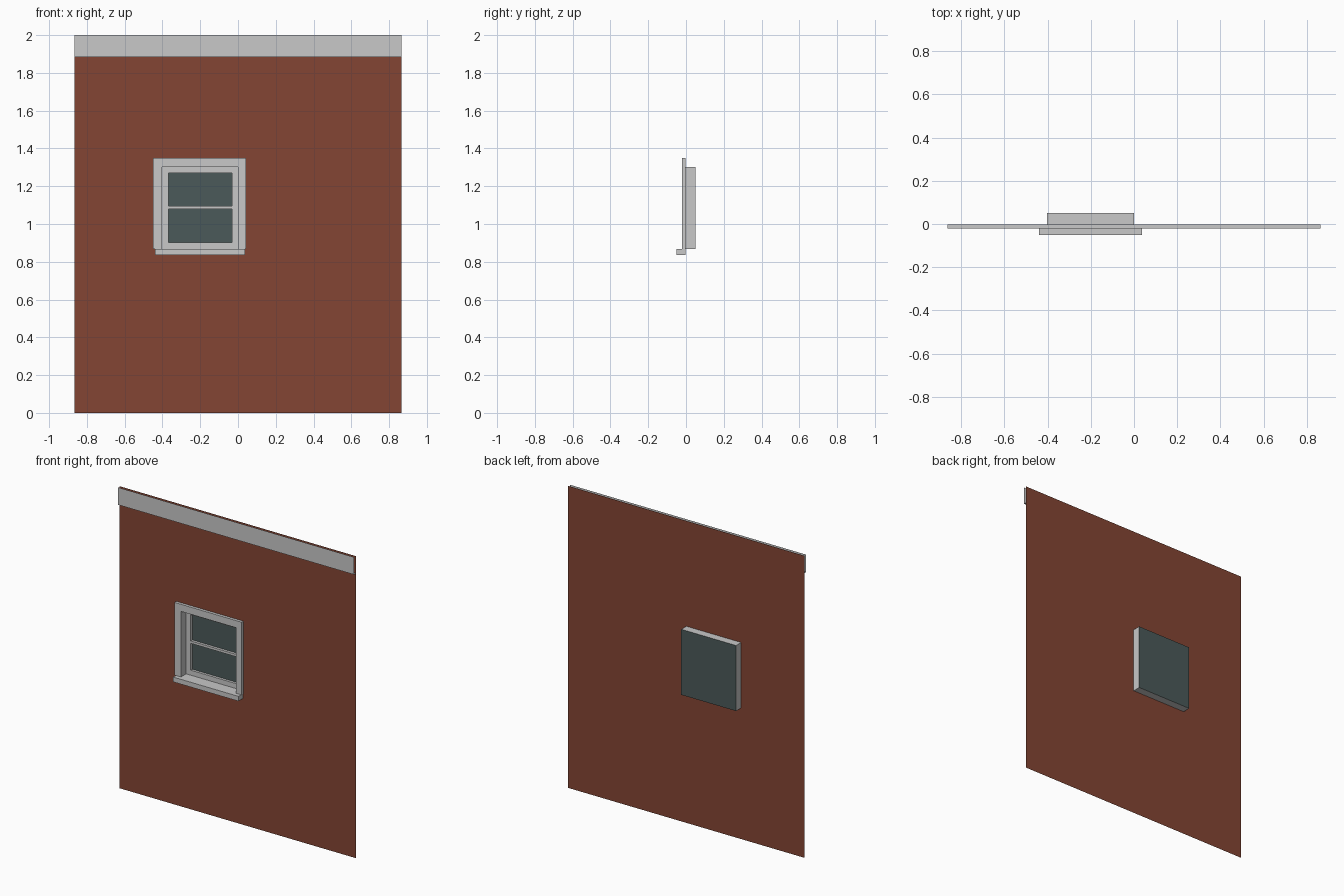
import bpy
import bmesh

cube = bpy.data.objects.get("Cube")
if cube:
    bpy.data.objects.remove(cube, do_unlink=True)


def material(name, r, g, b):
    mat = bpy.data.materials.new(name)
    mat.use_nodes = True
    mat.diffuse_color = (r, g, b, 1)
    mat.node_tree.nodes["Principled BSDF"].inputs["Base Color"].default_value = (r, g, b, 1)
    return mat


BRICK = material("brick red", 0.231, 0.060, 0.034)
TRIM = material("trim grey", 0.58, 0.58, 0.58)
GLASS = material("dark glass", 0.070, 0.102, 0.100)

# Main planes and the window opening
HALF, TOP = 0.865, 2.0
WALL_Y, TRIM_Y, SILL_Y, BACK_Y = -0.003, -0.022, -0.05, 0.05
X0, X1, Z0, Z1 = -0.402, 0.0, 0.868, 1.302


def finish(name, bm, mat):
    mesh = bpy.data.meshes.new(name)
    bm.to_mesh(mesh)
    bm.free()
    mesh.materials.append(mat)
    obj = bpy.data.objects.new(name, mesh)
    bpy.context.collection.objects.link(obj)
    return obj


def sheet(bm, x0, x1, z0, z1, y):
    """Upright rectangle facing the front."""
    corners = [(x0, z0), (x1, z0), (x1, z1), (x0, z1)]
    bm.faces.new([bm.verts.new((x, y, z)) for x, z in corners])


def box(bm, x0, x1, y0, y1, z0, z1, skip=("back",)):
    """Box without the named sides."""
    a, b, c, d = [bm.verts.new((x, y0, z)) for x, z in ((x0, z0), (x1, z0), (x1, z1), (x0, z1))]
    e, f, g, h = [bm.verts.new((x, y1, z)) for x, z in ((x0, z0), (x1, z0), (x1, z1), (x0, z1))]
    sides = {"front": (a, b, c, d), "back": (f, e, h, g),
             "bottom": (e, f, b, a), "top": (d, c, g, h),
             "right": (e, a, d, h), "left": (b, f, g, c)}
    for side, verts in sides.items():
        if side not in skip:
            bm.faces.new(verts)


# Wall sheet with the window opening left out
bm = bmesh.new()
xs, zs = (-HALF, X0, X1, HALF), (0, Z0, Z1, TOP)
for i in range(3):
    for j in range(3):
        if (i, j) != (1, 1):
            sheet(bm, xs[i], xs[i + 1], zs[j], zs[j + 1], WALL_Y)
bmesh.ops.remove_doubles(bm, verts=bm.verts, dist=0.0001)
finish("wall", bm, BRICK)

# Top band, open where it meets its neighbours
bm = bmesh.new()
box(bm, -HALF, HALF, TRIM_Y, WALL_Y, 1.885, TOP, ("back", "top", "left", "right"))
finish("top_band", bm, TRIM)

# Casing on both sides and over the window
bm = bmesh.new()
W = 0.047
box(bm, X0 - W, X0, TRIM_Y, WALL_Y, Z0, Z1, ("back", "top"))
box(bm, X1, X1 + W - 0.005, TRIM_Y, WALL_Y, Z0, Z1, ("back", "top"))
box(bm, X0 - W, X1 + W - 0.005, TRIM_Y, WALL_Y, Z1, Z1 + W)
finish("window_casing", bm, TRIM)

# Sill
bm = bmesh.new()
box(bm, X0 - 0.038, X1 + 0.038, SILL_Y, WALL_Y, 0.836, Z0)
finish("window_sill", bm, TRIM)

# Window box behind the wall
bm = bmesh.new()
box(bm, X0, X1, WALL_Y, BACK_Y, Z0, Z1, ("front", "back"))
finish("window_box", bm, TRIM)

# Sash frame with its middle rail
bm = bmesh.new()
S, SASH_Y, SASH_BACK = 0.033, 0.032, 0.049
box(bm, X0, X0 + S, SASH_Y, SASH_BACK, Z0, Z1)
box(bm, X1 - S, X1, SASH_Y, SASH_BACK, Z0, Z1)
for z0, z1 in ((Z0, Z0 + S), (1.079, 1.095), (Z1 - S, Z1)):
    box(bm, X0 + S, X1 - S, SASH_Y, SASH_BACK, z0, z1)
finish("window_sash", bm, TRIM)

# Glass closing the back of the box
bm = bmesh.new()
sheet(bm, X0, X1, Z0, Z1, BACK_Y)
finish("window_glass", bm, GLASS)
